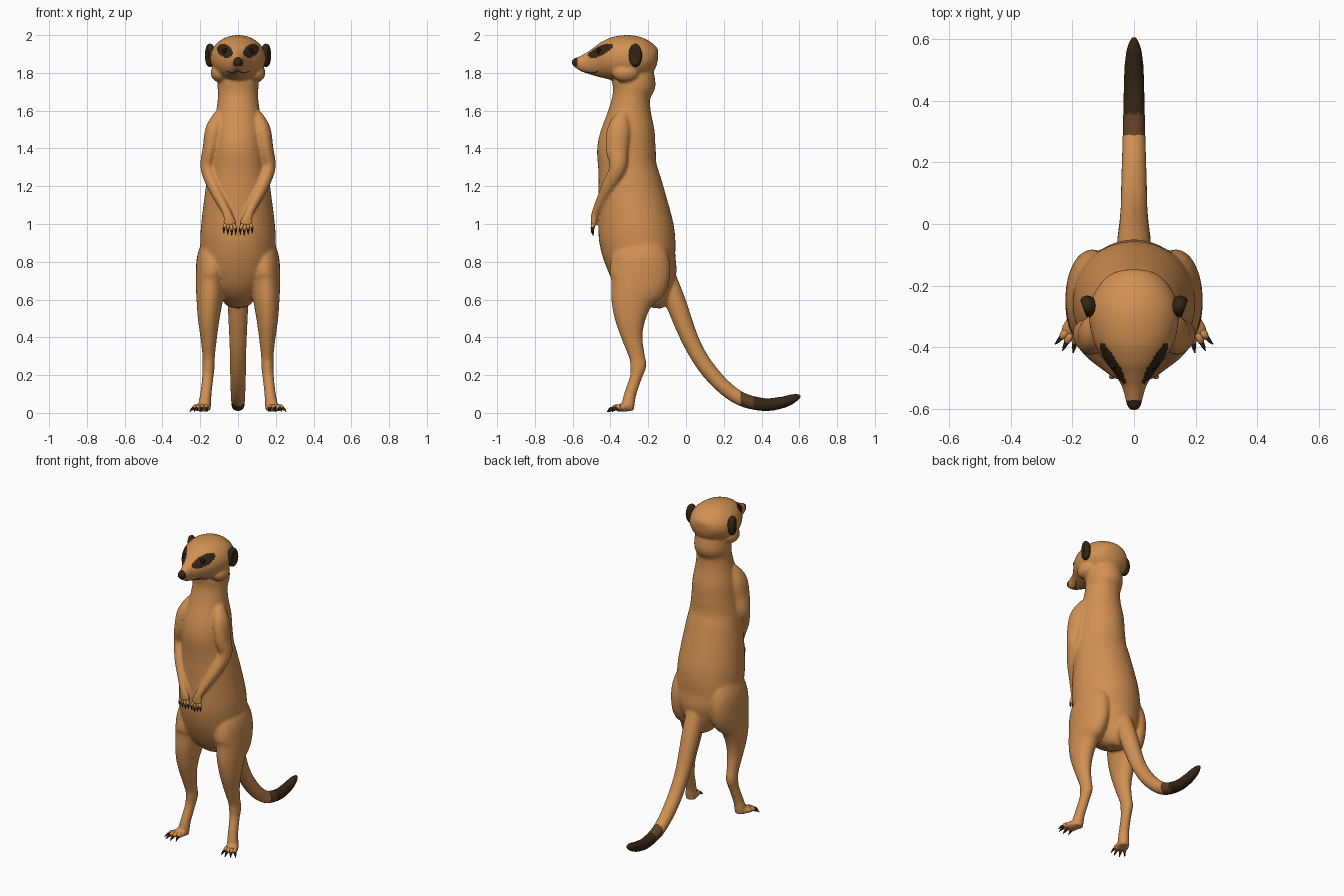
import bpy
import bmesh
import math
from mathutils import Vector, Matrix
from mathutils.bvhtree import BVHTree

default_cube = bpy.data.objects.get("Cube")
if default_cube:
    bpy.data.objects.remove(default_cube, do_unlink=True)


def make_material(name, colour):
    mat = bpy.data.materials.new(name)
    mat.use_nodes = True
    mat.diffuse_color = (*colour, 1)
    mat.node_tree.nodes["Principled BSDF"].inputs["Base Color"].default_value = (*colour, 1)
    return mat


FUR = make_material("sandy fur", (0.64, 0.28, 0.085))
DARK = make_material("dark brown", (0.036, 0.019, 0.007))
BAND = make_material("mid brown", (0.12, 0.05, 0.02))
BLACK = make_material("eye black", (0.01, 0.007, 0.005))


def catmull(a, b, c, d, t):
    return [0.5 * (2 * q + (r - p) * t + (2 * p - 5 * q + 4 * r - s) * t * t
                   + (3 * q - p - 3 * r + s) * t ** 3) for p, q, r, s in zip(a, b, c, d)]


def tube(bm, sections, side=1, steps=5, sides=24, material=0):
    """Smooth closed loft through sections (x, y, z, half width, half depth)."""
    pts = [sections[0]] + list(sections) + [sections[-1]]
    path = [catmull(*pts[i:i + 4], k / steps)
            for i in range(len(sections) - 1) for k in range(steps)]
    path.append(list(sections[-1]))
    centres = [Vector((side * p[0], p[1], p[2])) for p in path]
    rings = []
    for i, (centre, p) in enumerate(zip(centres, path)):
        ahead = centres[min(i + 1, len(path) - 1)]
        along = (ahead - centres[max(i - 1, 0)]).normalized()
        across = Vector((1, 0, 0))
        across = (across - along * along.dot(across)).normalized()
        depth = along.cross(across)
        ring = []
        for k in range(sides):
            a = math.tau * k / sides
            offset = across * math.cos(a) * max(p[3], 0.002) + depth * math.sin(a) * max(p[4], 0.002)
            ring.append(bm.verts.new(centre + offset))
        rings.append(ring)
    faces = [bm.faces.new(rings[0][::-1]), bm.faces.new(rings[-1])]
    for low, high in zip(rings, rings[1:]):
        for k in range(sides):
            n = (k + 1) % sides
            faces.append(bm.faces.new((low[k], low[n], high[n], high[k])))
    for face in faces:
        face.material_index = material


def ball(bm, centre, radii, tilt=0):
    matrix = (Matrix.Translation(centre) @ Matrix.Rotation(tilt, 4, "Z")
              @ Matrix.Diagonal((*radii, 1)))
    return bmesh.ops.create_uvsphere(bm, u_segments=24, v_segments=16, radius=1, matrix=matrix)["verts"]


def finish(bm, name, *materials):
    bmesh.ops.recalc_face_normals(bm, faces=bm.faces[:])
    mesh = bpy.data.meshes.new(name)
    bm.to_mesh(mesh)
    bm.free()
    obj = bpy.data.objects.new(name, mesh)
    bpy.context.collection.objects.link(obj)
    for mat in materials:
        mesh.materials.append(mat)
    for poly in mesh.polygons:
        poly.use_smooth = True
    return obj


# Torso and neck: height, centre y, half width, half depth
torso = [(1.86, -.26, .09, .08), (1.75, -.275, .108, .115), (1.68, -.288, .106, .1),
         (1.6, -.297, .115, .112), (1.5, -.305, .135, .14), (1.4, -.315, .145, .155),
         (1.3, -.31, .155, .155), (1.2, -.295, .17, .17), (1, -.268, .195, .198),
         (.9, -.255, .2, .2), (.8, -.235, .2, .185), (.7, -.2, .165, .16),
         (.62, -.17, .1, .11), (.57, -.16, .06, .06), (.555, -.16, .02, .02)]
# Head, from the nose back: y, centre z, half width, half height
head = [(-.605, 1.86, .012, .012), (-.59, 1.857, .023, .023), (-.56, 1.852, .03, .04),
        (-.52, 1.852, .043, .058), (-.47, 1.858, .075, .082), (-.42, 1.867, .112, .104),
        (-.36, 1.875, .138, .12), (-.28, 1.878, .146, .12), (-.21, 1.865, .12, .1),
        (-.17, 1.85, .075, .065), (-.155, 1.845, .02, .02)]
# Tail: y, z, radius
tail = [(-.12, .76, .05), (-.06, .6, .055), (.035, .36, .045), (.14, .2, .042), (.27, .085, .038),
        (.4, .045, .035), (.5, .053, .032), (.57, .077, .024), (.607, .093, .008)]
leg = [(.11, -.24, .97, .05, .08), (.13, -.24, .83, .085, .15), (.142, -.25, .7, .082, .158),
       (.15, -.285, .6, .07, .115), (.155, -.295, .5, .058, .083), (.155, -.285, .4, .044, .056),
       (.155, -.26, .3, .033, .042), (.156, -.253, .25, .033, .043), (.16, -.265, .19, .03, .032),
       (.17, -.295, .1, .03, .032), (.176, -.305, .05, .034, .034), (.178, -.307, .012, .032, .03)]
foot = [(.172, -.285, .028, .022, .016), (.185, -.325, .03, .04, .024), (.2, -.365, .024, .044, .017)]
arm = [(.09, -.33, 1.58, .035, .035), (.125, -.355, 1.5, .047, .062), (.145, -.365, 1.4, .042, .06),
       (.163, -.362, 1.3, .036, .045), (.13, -.41, 1.2, .032, .036), (.085, -.455, 1.11, .025, .027),
       (.055, -.482, 1.05, .024, .02), (.045, -.488, 1.01, .034, .016), (.042, -.49, .99, .032, .012)]

bm = bmesh.new()
tube(bm, [(0, y, z, w, d) for z, y, w, d in torso], sides=40)
tube(bm, [(0, y, z, w, h) for y, z, w, h in head], sides=40)
tube(bm, [(0, y, z, r, r) for y, z, r in tail])
for side in (1, -1):
    for limb in (leg, foot, arm):
        tube(bm, limb, side)
    # Cheek
    ball(bm, (side * .095, -.32, 1.80), (.05, .07, .05))
body = finish(bm, "body", FUR, DARK, BAND)

# Blend the body parts into one skin
bpy.context.view_layer.objects.active = body
body.select_set(True)
remesh = body.modifiers.new("skin", "REMESH")
remesh.mode = "VOXEL"
remesh.voxel_size = 0.0075
remesh.use_smooth_shade = True
relax = body.modifiers.new("relax", "SMOOTH")
relax.factor = 0.5
relax.iterations = 6
for modifier in ("skin", "relax"):
    bpy.ops.object.modifier_apply(modifier=modifier)
if not body.data.materials:
    for mat in (FUR, DARK, BAND):
        body.data.materials.append(mat)

# Colour eye patches, nose, tail band and tail tip
for poly in body.data.polygons:
    x, y, z = poly.center
    across, up = abs(x) - .07, z - .917 - 1
    slant = up - across * .25
    patch = y < -.39 and (across / .042) ** 2 + (slant / .035) ** 2 < 1
    nose = y < -.572 and z > 1.835
    if patch or nose or y > .36:
        poly.material_index = 1
    elif y > .29:
        poly.material_index = 2
    else:
        poly.material_index = 0

bm = bmesh.new()
bm.from_mesh(body.data)
skin = BVHTree.FromBMesh(bm)
bm.free()


def on_face(x, z):
    return skin.ray_cast(Vector((x, -2, z)), Vector((0, 1, 0)))[0]


# Mouth line
bm = bmesh.new()
smile = [on_face(i * .01, 1.812 - .012 * math.sin(abs(i) * .5)) for i in range(-6, 7)]
for a, b in zip(smile, smile[1:]):
    tube(bm, [(*a, .002, .002), (*b, .002, .002)], steps=1, sides=6)
finish(bm, "mouth", DARK)

for side, label in ((1, "left"), (-1, "right")):
    # Eye
    bm = bmesh.new()
    ball(bm, on_face(side * .066, 1.915) + Vector((0, .008, 0)), (.016, .014, .016))
    finish(bm, label + "_eye", BLACK)

    # Ear with a shallow hollow on its outer face
    bm = bmesh.new()
    verts = ball(bm, (0, 0, 0), (.03, .036, .062))
    for v in verts:
        rim = (v.co.y / .036) ** 2 + (v.co.z / .062) ** 2
        if v.co.x * side > 0 and rim < .6:
            v.co.x -= side * .03 * (.6 - rim)
    bmesh.ops.rotate(bm, verts=verts, matrix=Matrix.Rotation(-side * .35, 3, "Z"))
    bmesh.ops.translate(bm, verts=verts, vec=(side * .148, -.268, 1.893))
    finish(bm, label + "_ear", DARK)

    # Fingers and toes, each with a claw
    bm = bmesh.new()
    for i in range(4):
        root = Vector((.025 + i * .013, -.489, 1.0))
        tip = Vector((.012 + i * .021, -.497, .967 + .006 * abs(i - 1)))
        tube(bm, [(*root, .01, .01), (*root.lerp(tip, .6), .01, .011), (*tip, .007, .007)], side, 4, 10)
        claw = tip + Vector((0, .006, -.03))
        tube(bm, [(*tip, .006, .007), (*tip.lerp(claw, .5), .005, .006), (*claw, .001, .001)], side, 4, 8, 1)
    finish(bm, label + "_fingers", FUR, DARK)

    bm = bmesh.new()
    for i in range(4):
        angle = math.radians(-8 + i * 17)
        way = Vector((math.sin(angle), -math.cos(angle), 0))
        root = Vector((.172 + i * .014, -.345, .024))
        tip = root + way * (.032 + .012 * (i in (1, 2)))
        knuckle = root.lerp(tip, .6) + Vector((0, 0, .006))
        tube(bm, [(*root, .014, .015), (*knuckle, .014, .015), (*tip, .009, .01)], side, 4, 10)
        claw = tip + way * .03 - Vector((0, 0, .019))
        bend = tip.lerp(claw, .5) + Vector((0, 0, .004))
        tube(bm, [(*tip, .008, .009), (*bend, .006, .008), (*claw, .001, .001)], side, 4, 8, 1)
    finish(bm, label + "_toes", FUR, DARK)
